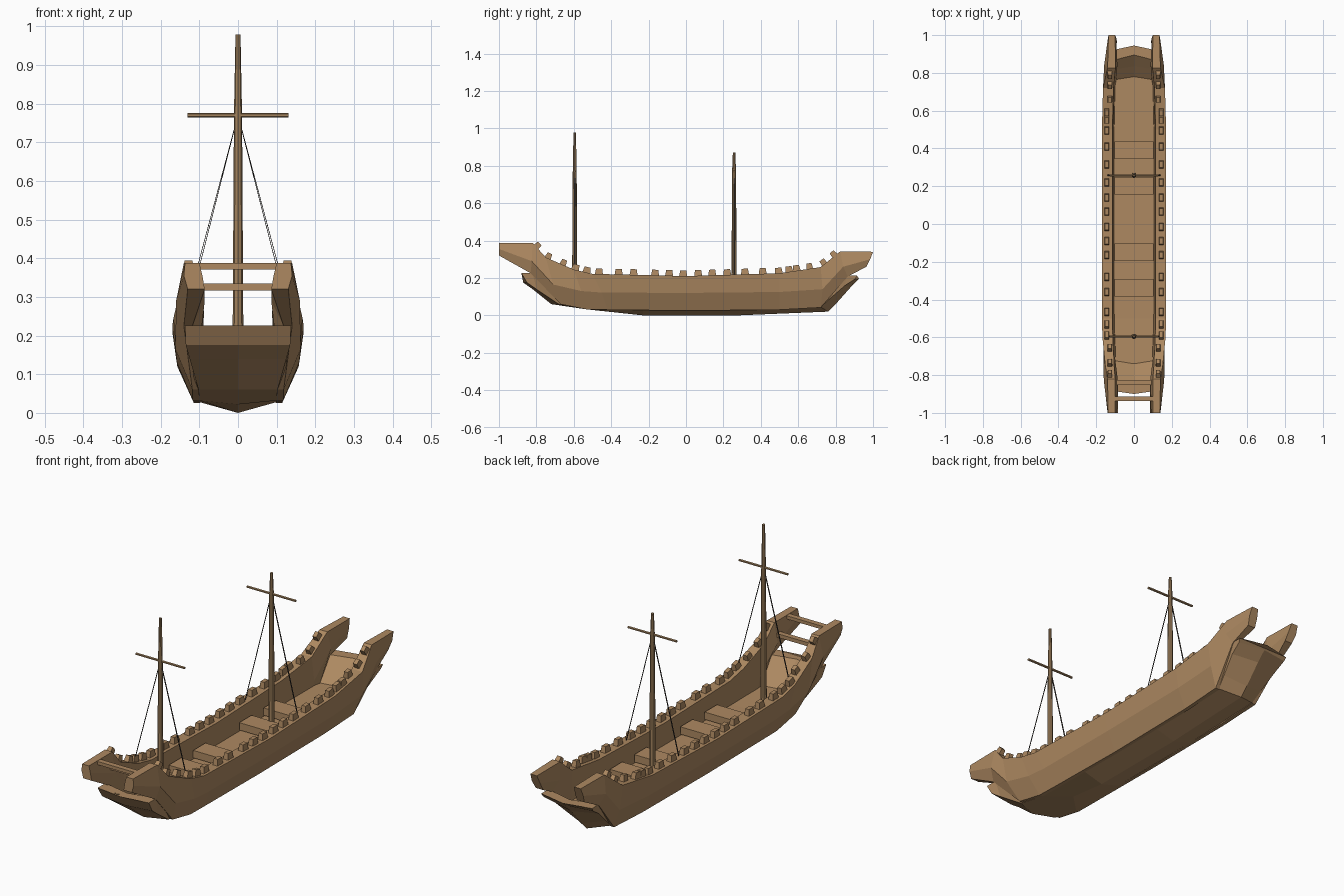
import bpy, bmesh, math
from mathutils import Vector, Matrix

def material(name, rgb):
    m = bpy.data.materials.new(name)
    m.diffuse_color = (*rgb, 1)
    return m

WOOD = material("hull wood", (0.42, 0.25, 0.12))
SPAR = material("spar wood", (0.36, 0.225, 0.11))
ROPE = material("dark rope", (0.035, 0.03, 0.026))

def finish(name, bm, mat):
    bmesh.ops.recalc_face_normals(bm, faces=bm.faces)
    me = bpy.data.meshes.new(name)
    bm.to_mesh(me)
    bm.free()
    me.materials.append(mat)
    ob = bpy.data.objects.new(name, me)
    bpy.context.collection.objects.link(ob)
    return ob

def mirror_x(ob):
    ob.modifiers.new("Mirror", 'MIRROR').use_mirror_merge = False

def loft(name, rings, mat):
    bm = bmesh.new()
    vs = [[bm.verts.new(p) for p in r] for r in rings]
    n = len(vs[0])
    for a, b in zip(vs, vs[1:]):
        for i in range(n):
            j = (i + 1) % n
            bm.faces.new((a[i], a[j], b[j], b[i]))
    bm.faces.new(vs[0])
    bm.faces.new(vs[-1])
    return finish(name, bm, mat)

def box(name, center, size, mat=WOOD, taper=1.0, tilt=0.0):
    bm = bmesh.new()
    bmesh.ops.create_cube(bm, size=1)
    for v in bm.verts:
        if v.co.z > 0:
            v.co.x *= taper
            v.co.y *= taper
    bm.transform(Matrix.Translation(center) @ Matrix.Rotation(tilt, 4, 'X')
                 @ Matrix.Diagonal((*size, 1)))
    return finish(name, bm, mat)

def rod(name, a, b, r1, r2, sides, mat, flat=1.0):
    a, b = Vector(a), Vector(b)
    bm = bmesh.new()
    bmesh.ops.create_cone(bm, cap_ends=True, segments=sides, radius1=r1,
                          radius2=r2, depth=(b - a).length)
    rot = (b - a).to_track_quat('Z', 'Y').to_matrix().to_4x4()
    bm.transform(Matrix.Translation((a + b) / 2) @ rot @ Matrix.Diagonal((1, flat, 1, 1)))
    return finish(name, bm, mat)

# Hull bottom, deck and sloping ends: keel (y,z), bilge (x,y,z), deck edge (x,y,z), deck centre (y,z)
body = [
    ((-.87, .175), (.135, -.850, .175), (.137, -.880, .226), (-.900, .226)),
    ((-.82, .140), (.125, -.800, .140), (.137, -.820, .226), (-.850, .226)),
    ((-.72, .060), (.102, -.680, .060), (.125, -.720, .120), (-.740, .120)),
    ((-.43, .022), (.100, -.530, .032), (.125, -.500, .112), (-.500, .112)),
    ((-.23, .000), (.100, -.230, .028), (.125, -.230, .112), (-.230, .112)),
    ((.28, .000), (.100, .280, .028), (.125, .280, .112), (.280, .112)),
    ((.76, .020), (.100, .720, .045), (.125, .760, .118), (.780, .118)),
    ((.80, .060), (.110, .770, .090), (.128, .815, .165), (.835, .165)),
    ((.88, .150), (.128, .850, .160), (.135, .860, .212), (.895, .212)),
    ((.925, .195), (.134, .905, .195), (.137, .915, .212), (.945, .212)),
]
rings = []
for k, b, t, c in body:
    rings.append([(0, *k), b, t, (0, *c), (-t[0], t[1], t[2]), (-b[0], b[1], b[2])])
loft("hull_body", rings, WOOD)

# Thick side walls running out into raised horns:
# outer top, middle, bottom (x,y,z), then inner x at top, middle, bottom
side = [
    ((.137, -1.0, .388), (.140, -1.0, .355), (.130, -1.0, .320), .100, .092, .086),
    ((.140, -.82, .388), (.160, -.825, .290), (.140, -.83, .225), .100, .086, .118),
    ((.152, -.75, .310), (.162, -.71, .165), (.118, -.67, .060), .105, .100, .094),
    ((.167, -.60, .245), (.158, -.56, .130), (.117, -.53, .032), .112, .104, .097),
    ((.170, -.50, .222), (.157, -.45, .122), (.116, -.42, .030), .115, .106, .098),
    ((.170, 0, .210), (.157, 0, .120), (.114, 0, .025), .115, .106, .098),
    ((.170, .50, .225), (.157, .50, .125), (.116, .50, .030), .115, .106, .098),
    ((.164, .72, .258), (.155, .73, .140), (.118, .72, .042), .108, .102, .097),
    ((.140, .825, .342), (.158, .84, .260), (.138, .865, .208), .098, .088, .112),
    ((.135, 1.0, .340), (.138, .985, .300), (.130, .965, .260), .100, .094, .090),
]
mirror_x(loft("side_wall", [[t, m, b, (bi, *b[1:]), (mi, *m[1:]), (ti, *t[1:])]
                            for t, m, b, ti, mi, bi in side], WOOD))

def rail_z(y):
    for s, e in zip(side, side[1:]):
        (_, y0, z0), (_, y1, z1) = s[0], e[0]
        if y0 <= y <= y1:
            return z0 + (z1 - z0) * (y - y0) / (y1 - y0)

# Rail blocks, tilted to follow the rail
for y in (-.795, -.735, -.655, -.59, -.53, -.465, -.36, -.28, -.165, -.09, -.015, .065, .14,
          .22, .315, .41, .495, .55, .59, .66, .735, .79):
    tilt = math.atan2(rail_z(y + .02) - rail_z(y - .02), .04)
    end = y < -.6 or y > .64
    x = .128 if end else .144
    mirror_x(box("rail_block", (x, y, rail_z(y) + .012),
                 (.027, .036 if end else .044, .036), taper=.75, tilt=tilt))

# Rowing benches
for y in (.39, .203, -.15, -.337):
    box("bench", (0, y, .138), (.205, .094, .036))

# Cross beams between the front horns
box("upper_cross_beam", (0, -.925, .379), (.23, .026, .016))
box("lower_cross_beam", (0, -.84, .326), (.22, .026, .018))

# Masts with yards and flat stays
for y, top in ((-.595, .978), (.257, .872)):
    rod("mast", (0, y, .10), (0, y, .77), .0145, .0105, 8, SPAR)
    rod("mast_top", (0, y, .77), (0, y, top), .0105, .0065, 8, SPAR)
    rod("yard", (-.13, y, .77), (.13, y, .77), .006, .006, 6, SPAR)
    for s in (-1, 1):
        rod("stay_rope", (0, y, .77), (s * .142, y, rail_z(y) - .005),
            .004, .004, 4, ROPE, flat=.2)
